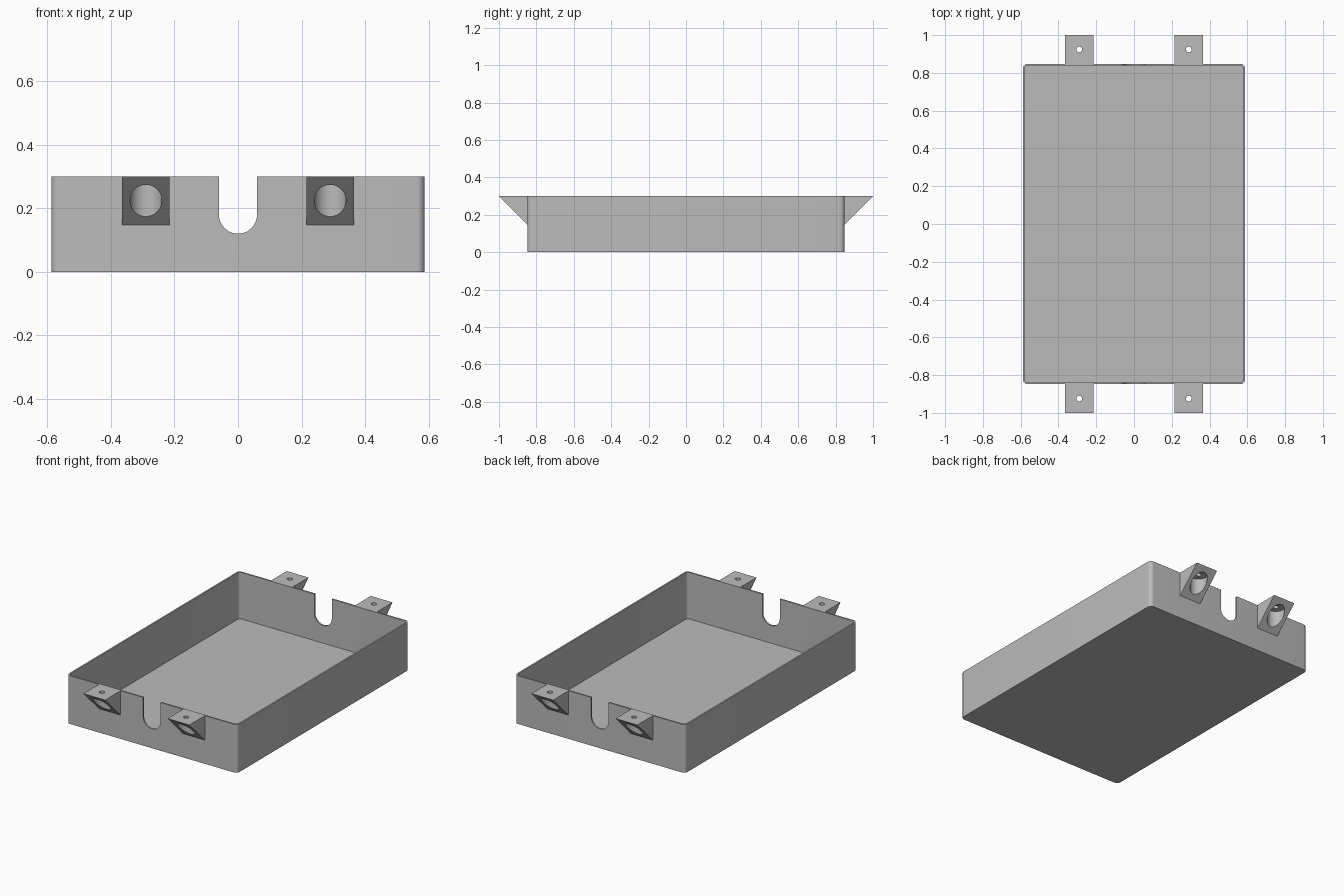
import bpy
import bmesh
from math import cos, sin, pi, radians

cube = bpy.data.objects.get("Cube")
if cube:
    bpy.data.objects.remove(cube)

# Overall sizes
HALF_X, HALF_Y, HEIGHT = 0.588, 0.848, 0.30
WALL, FLOOR, CORNER = 0.01, 0.01, 0.025
LUG_X, LUG_W, REACH = 0.29, 0.15, 1.0

grey = bpy.data.materials.new("plain grey")
grey.use_nodes = True
COLOUR = (0.5, 0.5, 0.5, 1)
grey.diffuse_color = COLOUR
grey.node_tree.nodes["Principled BSDF"].inputs["Base Color"].default_value = COLOUR


def prism(name, points, offset):
    """Extrude a closed outline of 3D points along an offset."""
    bm = bmesh.new()
    face = bm.faces.new([bm.verts.new(p) for p in points])
    new = bmesh.ops.extrude_face_region(bm, geom=[face])["geom"]
    bmesh.ops.translate(bm, vec=offset, verts=[v for v in new if isinstance(v, bmesh.types.BMVert)])
    bmesh.ops.recalc_face_normals(bm, faces=bm.faces)
    mesh = bpy.data.meshes.new(name)
    bm.to_mesh(mesh)
    bm.free()
    mesh.materials.append(grey)
    obj = bpy.data.objects.new(name, mesh)
    bpy.context.collection.objects.link(obj)
    return obj


def rounded_block(name, hx, hy, radius, z0, z1):
    """Upright block with rounded vertical edges."""
    points = []
    for quarter, (sx, sy) in enumerate([(1, 1), (-1, 1), (-1, -1), (1, -1)]):
        for i in range(9):
            a = (quarter + i / 8) * pi / 2
            points.append((sx * (hx - radius) + radius * cos(a),
                           sy * (hy - radius) + radius * sin(a), z0))
    return prism(name, points, (0, 0, z1 - z0))


def cylinder(name, x, y, radius, z0, z1):
    ring = [2 * pi * i / 48 for i in range(48)]
    return prism(name, [(x + radius * cos(a), y + radius * sin(a), z0) for a in ring],
                 (0, 0, z1 - z0))


def activate(obj):
    bpy.ops.object.select_all(action="DESELECT")
    obj.select_set(True)
    bpy.context.view_layer.objects.active = obj


def cut(obj, cutter):
    """Subtract the cutter and discard it."""
    activate(obj)
    mod = obj.modifiers.new("cut", "BOOLEAN")
    mod.operation = "DIFFERENCE"
    mod.solver = "EXACT"
    mod.object = cutter
    bpy.ops.object.modifier_apply(modifier=mod.name)
    bpy.data.objects.remove(cutter)


def smooth(obj):
    activate(obj)
    bpy.ops.object.shade_smooth_by_angle(angle=radians(30))


# Open tray with thin walls
tray = rounded_block("tray", HALF_X, HALF_Y, CORNER, 0, HEIGHT)
cut(tray, rounded_block("cavity", HALF_X - WALL, HALF_Y - WALL, CORNER - WALL, FLOOR, 0.5))

# Round-bottomed cable notch through both end walls
R, MID = 0.06, 0.18
arc = [(R * cos(a), -1.2, MID + R * sin(a)) for a in (pi + pi * i / 24 for i in range(25))]
cut(tray, prism("notch", arc + [(R, -1.2, 0.5), (-R, -1.2, 0.5)], (0, 2.4, 0)))
smooth(tray)

# Wedge mounting lugs, each with a screw hole and a wide recess beneath
for end, s in (("front", -1), ("back", 1)):
    for side, t in (("right", -1), ("left", 1)):
        x, root = t * LUG_X, HALF_Y - 0.002
        drop = REACH - root
        profile = [(root, HEIGHT), (REACH, HEIGHT), (root, HEIGHT - drop)]
        lug = prism(f"{end}_{side}_lug", [(x - LUG_W / 2, s * y, z) for y, z in profile],
                    (LUG_W, 0, 0))
        middle = s * (REACH + HALF_Y) / 2
        cut(lug, cylinder("recess", x, middle, 0.05, 0.05, 0.28))
        cut(lug, cylinder("screw_hole", x, middle, 0.015, 0.2, 0.4))
        smooth(lug)
